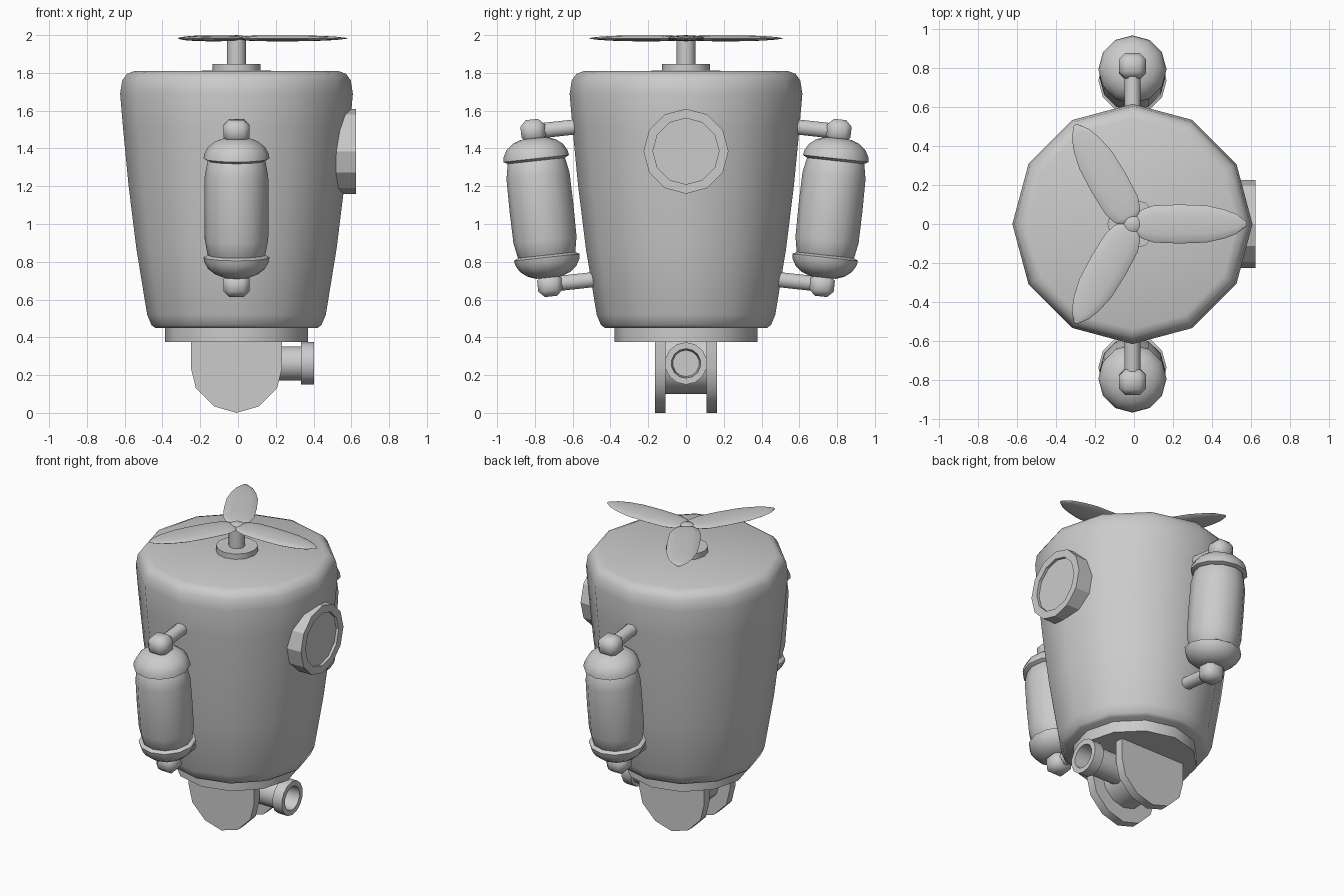
import bpy, bmesh
from math import pi, sin, cos, radians
from mathutils import Matrix

if "Cube" in bpy.data.objects:
    bpy.data.objects.remove(bpy.data.objects["Cube"])

T, R = Matrix.Translation, Matrix.Rotation
AX = -0.008                      # x of the main axis
I = T((AX, 0, 0))


def finish(name, bm, mat, angle):
    bmesh.ops.remove_doubles(bm, verts=bm.verts, dist=1e-5)
    bm.transform(mat)
    bmesh.ops.recalc_face_normals(bm, faces=bm.faces)
    me = bpy.data.meshes.new(name)
    bm.to_mesh(me)
    bm.free()
    ob = bpy.data.objects.new(name, me)
    bpy.context.collection.objects.link(ob)
    if angle:
        bpy.ops.object.select_all(action='DESELECT')
        ob.select_set(True)
        bpy.context.view_layer.objects.active = ob
        bpy.ops.object.shade_smooth_by_angle(angle=radians(angle))
    return ob


def lathe(name, profile, segs, mat=I, angle=50):
    """Revolve (radius, z) points about z."""
    bm = bmesh.new()
    rings = [[bm.verts.new((r * cos(2 * pi * i / segs), r * sin(2 * pi * i / segs), z))
              for i in range(segs)] for r, z in profile]
    for a, b in zip(rings, rings[1:]):
        for i in range(segs):
            j = (i + 1) % segs
            bm.faces.new((a[i], a[j], b[j], b[i]))
    return finish(name, bm, mat, angle)


def tube(r, z0, z1):
    return [(0, z0), (r, z0), (r, z1), (0, z1)]


# tapered body and the collar beneath it
lathe("body", [(0, .45), (.43, .45), (.45, .465), (.473, .52), (.53, .87), (.571, 1.2),
               (.6, 1.5), (.616, 1.69), (.605, 1.76), (.58, 1.795), (.54, 1.81), (0, 1.812)],
      12, angle=65)
lathe("base_collar", tube(.379, .375, .46), 12)

# rotor mount, shaft and three blades
lathe("rotor_mount", tube(.128, 1.8, 1.847), 12)
lathe("rotor_shaft", [(0, 1.8), (.05, 1.8), (.05, 1.985), (.03, 1.998), (0, 2.0)], 12)
BLADE = [(0, .01), (.045, .015), (.075, .05), (.095, .11), (.1, .24), (.095, .38),
         (.075, .47), (.05, .535), (.012, .585), (0, .588)]
for k in range(3):
    m = T((AX, 0, 1.983)) @ R(k * 2 * pi / 3, 4, 'Z') @ Matrix.Diagonal((1, 1, .16, 1)) @ R(pi / 2, 4, 'Y')
    lathe(f"rotor_blade_{k + 1}", BLADE, 12, m, 65)

# porthole on the right side
lathe("porthole", [(0, .45), (.225, .45), (.225, .624), (.175, .624), (.175, .606), (0, .606)],
      12, T((0, 0, 1.385)) @ R(pi / 2, 4, 'Y'), 0)

# air tanks, front and back, leaning outwards at the top
DOME = [(0, .25), (.15, .25), (.175, .263), (.17, .29), (.15, .325), (.115, .353),
        (.07, .37), (0, .372)]
for side, turn in (("front", 0), ("back", pi)):
    base = I @ R(turn, 4, 'Z') @ T((0, -.765, 1.085)) @ R(radians(6.2), 4, 'X')
    lathe(f"{side}_tank", [(0, -.3), (.12, -.29), (.153, -.25), (.168, -.17), (.17, 0),
                           (.168, .17), (.153, .25), (.12, .29), (0, .3)], 12, base, 65)
    for end, flip in (("upper", 0), ("lower", pi)):
        m = base @ R(flip, 4, 'Y')
        lathe(f"{side}_{end}_tank_dome", DOME, 12, m, 65)
        # bevelled valve block
        bm = bmesh.new()
        bmesh.ops.create_cube(bm, size=1, matrix=T((0, 0, .41)) @ Matrix.Diagonal((.138, .13, .122, 1)))
        bmesh.ops.bevel(bm, geom=bm.edges[:], offset=.032, segments=1, affect='EDGES')
        finish(f"{side}_{end}_valve", bm, m, 65)
        # strut into the body
        lathe(f"{side}_{end}_strut", tube(.042, 0, .26), 10, m @ T((0, 0, .407)) @ R(-pi / 2, 4, 'X'))

# two rounded skid plates under the collar
HALF = [(.242, .4), (.242, .24), (.215, .13), (.12, .035), (0, 0)]
OUTLINE = HALF + [(-x, z) for x, z in HALF[-2::-1]]
for side, y0 in (("front", -.165), ("back", .108)):
    bm = bmesh.new()
    f = bm.faces.new([bm.verts.new((x, y0, z)) for x, z in OUTLINE])
    ext = bmesh.ops.extrude_face_region(bm, geom=[f], use_keep_orig=True)
    bmesh.ops.translate(bm, vec=(0, .057, 0),
                        verts=[v for v in ext["geom"] if isinstance(v, bmesh.types.BMVert)])
    finish(f"{side}_skid_plate", bm, I, 45)

# hub between the plates and the flanged exhaust pipe
lathe("plate_hub", tube(.165, -.12, .12), 12, T((AX, 0, .265)) @ R(pi / 2, 4, 'X'))
lathe("exhaust_pipe", [(0, .08), (.09, .08), (.09, .333), (.112, .333), (.112, .402),
                       (.078, .402), (.07, .3), (0, .3)],
      14, T((0, 0, .262)) @ R(pi / 2, 4, 'Y'))
